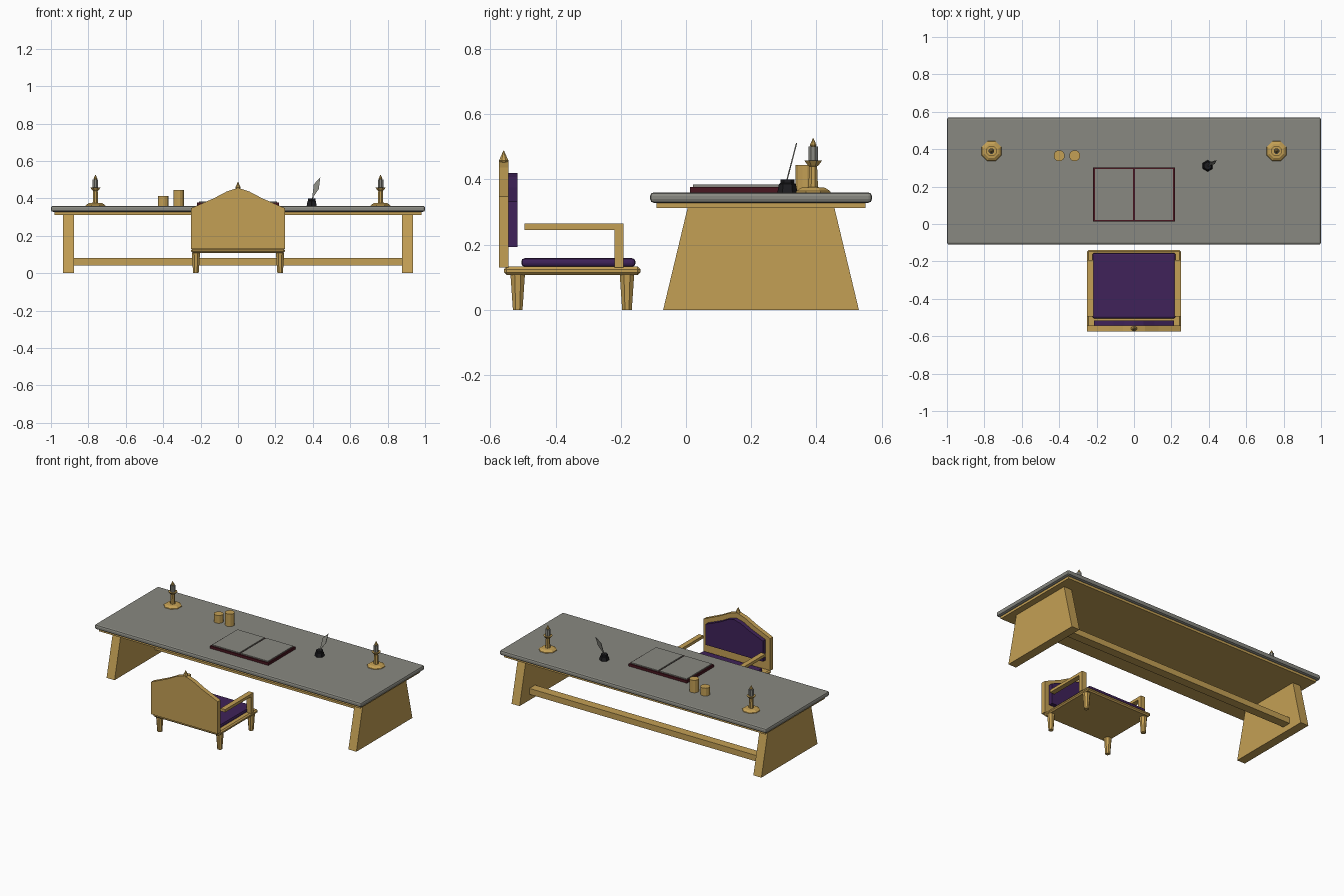
import bpy, bmesh, math
from mathutils import Matrix, Vector

if "Cube" in bpy.data.objects:
    bpy.data.objects.remove(bpy.data.objects["Cube"], do_unlink=True)


def material(name, rgb):
    m = bpy.data.materials.new(name)
    m.use_nodes = True
    m.diffuse_color = (*rgb, 1)
    m.node_tree.nodes["Principled BSDF"].inputs["Base Color"].default_value = (*rgb, 1)
    return m


WOOD = material("golden wood", (0.55, 0.35, 0.09))
STONE = material("grey stone", (0.25, 0.25, 0.22))
PURPLE = material("purple cloth", (0.05, 0.016, 0.1))
RED = material("dark red leather", (0.065, 0.008, 0.014))
BLACK = material("black glass", (0.012, 0.012, 0.014))


def finish(name, bm, mat, bevel=0, segments=1):
    bmesh.ops.recalc_face_normals(bm, faces=bm.faces)
    mesh = bpy.data.meshes.new(name)
    bm.to_mesh(mesh)
    bm.free()
    mesh.materials.append(mat)
    obj = bpy.data.objects.new(name, mesh)
    bpy.context.scene.collection.objects.link(obj)
    if bevel:
        mod = obj.modifiers.new("bevel", "BEVEL")
        mod.width = bevel
        mod.segments = segments
    return obj


def box(name, xs, ys, zs, mat, bevel=0, segments=1):
    bm = bmesh.new()
    bmesh.ops.create_cube(bm, size=1)
    lo, hi = (Vector(v) for v in zip(xs, ys, zs))
    bmesh.ops.scale(bm, vec=hi - lo, verts=bm.verts)
    bmesh.ops.translate(bm, vec=(lo + hi) / 2, verts=bm.verts)
    return finish(name, bm, mat, bevel, segments)


def prism(name, profile, axis, start, end, mat, bevel=0, lean=0):
    """Extrude a 2D outline along x (outline in y, z) or y (outline in x, z)."""
    bm = bmesh.new()
    place = (lambda a, b: (start, a, b)) if axis == "x" else (lambda a, b: (a, start, b))
    face = bm.faces.new([bm.verts.new(place(a, b)) for a, b in profile])
    new = bmesh.ops.extrude_face_region(bm, geom=[face])["geom"]
    shift = Vector((end - start, 0, 0) if axis == "x" else (0, end - start, 0))
    bmesh.ops.translate(bm, vec=shift,
                        verts=[g for g in new if isinstance(g, bmesh.types.BMVert)])
    base = min(v.co.z for v in bm.verts)
    for v in bm.verts:
        v.co.y += lean * (v.co.z - base)
    return finish(name, bm, mat, bevel)


def turned(name, x, y, levels, mat, sides=8):
    """Stack faceted rings, given as (radius, height) pairs."""
    bm = bmesh.new()
    rings = []
    for r, z in levels:
        turn = [math.tau * (i + 0.5) / sides for i in range(sides)]
        rings.append([bm.verts.new((x + r * math.cos(t), y + r * math.sin(t), z)) for t in turn])
    for low, high in zip(rings, rings[1:]):
        for i in range(sides):
            j = (i + 1) % sides
            bm.faces.new((low[i], low[j], high[j], high[i]))
    bm.faces.new(rings[0])
    bm.faces.new(rings[-1])
    return finish(name, bm, mat)


def gabled(half, bottom, rise):
    """Symmetrical chair back outline; rise runs from the shoulder to the peak."""
    right = [(half, bottom)] + rise
    return right + [(-x, z) for x, z in reversed(right) if x > 0]


# Desk
box("desk_top", (-1, 1), (-0.11, 0.57), (0.328, 0.36), STONE, 0.011, 2)
box("desk_under_frame", (-0.98, 0.98), (-0.09, 0.55), (0.312, 0.328), WOOD)
for side, label in ((1, "left"), (-1, "right")):
    prism(f"desk_leg_{label}", [(-0.07, 0), (0.53, 0), (0.455, 0.313), (0.005, 0.313)],
          "x", side * 0.876, side * 0.936, WOOD)
box("desk_stretcher", (-0.88, 0.88), (0.365, 0.425), (0.04, 0.08), WOOD)

# Chair seat and back
box("chair_seat", (-0.25, 0.25), (-0.558, -0.14), (0.107, 0.132), WOOD, 0.008)
box("seat_cushion", (-0.222, 0.222), (-0.505, -0.155), (0.132, 0.158), PURPLE, 0.01, 2)
prism("chair_back", gabled(0.25, 0.13, [(0.25, 0.348), (0.13, 0.4), (0.06, 0.437), (0, 0.456)]),
      "y", -0.574, -0.544, WOOD)
prism("back_cushion", gabled(0.215, 0.193, [(0.215, 0.332), (0.11, 0.375), (0.05, 0.407), (0, 0.42)]),
      "y", -0.546, -0.516, PURPLE)
turned("back_finial", 0, -0.559, [(0.008, 0.445), (0.016, 0.457), (0.001, 0.488)], WOOD)

# Chair arms and legs
for side, label in ((1, "left"), (-1, "right")):
    xs = sorted((side * 0.216, side * 0.25))
    box(f"arm_rest_{label}", xs, (-0.495, -0.192), (0.245, 0.264), WOOD)
    box(f"arm_post_{label}", xs, (-0.219, -0.192), (0.13, 0.246), WOOD)
    for y, place in ((-0.516, "back"), (-0.181, "front")):
        turned(f"chair_leg_{place}_{label}", side * 0.225, y,
               [(0.016, 0), (0.024, 0.108)], WOOD)

# Candlesticks
for side, label in ((1, "left"), (-1, "right")):
    x, y = side * 0.762, 0.39
    turned(f"candlestick_{label}", x, y,
           [(0.058, 0.358), (0.056, 0.364), (0.04, 0.374), (0.016, 0.376),
            (0.013, 0.44), (0.018, 0.443), (0.029, 0.457)], WOOD)
    turned(f"candle_{label}", x, y, [(0.016, 0.456), (0.016, 0.5)], STONE)
    turned(f"flame_{label}", x, y, [(0.008, 0.499), (0.011, 0.505), (0.001, 0.526)], WOOD)

# Open book
box("book_cover", (-0.218, 0.218), (0.013, 0.302), (0.359, 0.377), RED)
for side, label in ((1, "left"), (-1, "right")):
    xs = sorted((side * 0.005, side * 0.209))
    box(f"book_pages_{label}", xs, (0.022, 0.293), (0.376, 0.384), STONE)

# Cups
for x, top, label in ((-0.4, 0.413, "short"), (-0.317, 0.444, "tall")):
    turned(f"cup_{label}", x, 0.365, [(0.03, 0.359), (0.03, top)], WOOD, 12)

# Inkwell and quill
turned("inkwell", 0.394, 0.311, [(0.031, 0.359), (0.026, 0.385), (0.022, 0.388), (0.022, 0.399)], BLACK, 6)
prism("quill", [(0.393, 0.38), (0.397, 0.38), (0.404, 0.41), (0.432, 0.45), (0.44, 0.512),
                (0.405, 0.475), (0.4, 0.43)], "y", 0.303, 0.307, STONE, lean=0.26)
